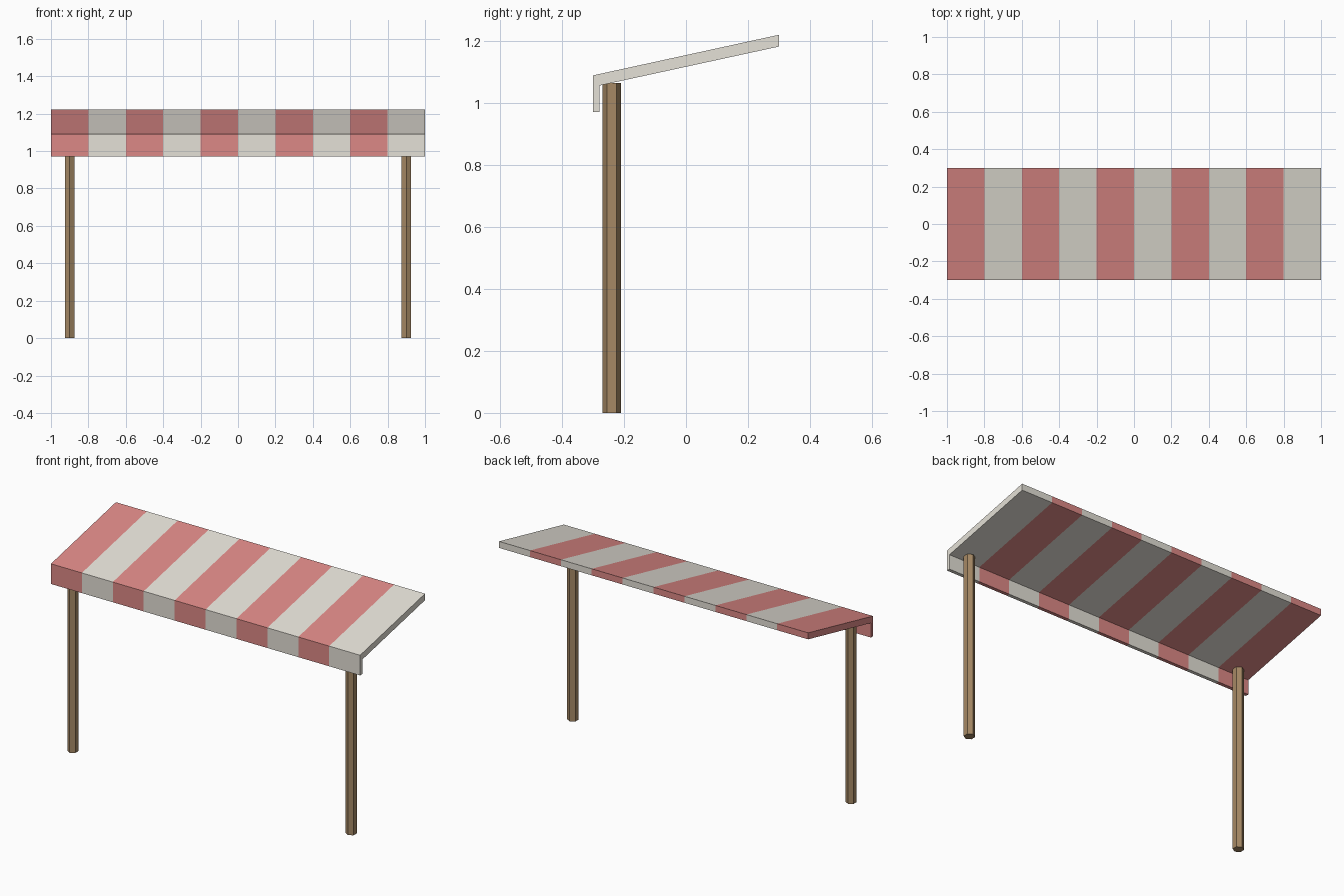
import bpy, bmesh

if "Cube" in bpy.data.objects:
    bpy.data.objects.remove(bpy.data.objects["Cube"])


def material(name, rgb):
    m = bpy.data.materials.new(name)
    m.diffuse_color = (*rgb, 1)
    m.use_nodes = True
    m.node_tree.nodes["Principled BSDF"].inputs["Base Color"].default_value = m.diffuse_color
    return m


red = material("red_cloth", (0.72, 0.25, 0.24))
cream = material("cream_cloth", (0.78, 0.75, 0.68))
wood = material("wood", (0.38, 0.25, 0.13))

# Striped awning: sloped sheet with front valance, profile in (y, z) swept along x
profile = [(-0.3, 0.972), (-0.28, 0.972), (-0.28, 1.057),
           (0.3, 1.183), (0.3, 1.221), (-0.3, 1.09)]
stripes = 10
bm = bmesh.new()
rings = [[bm.verts.new((-1 + 2 * i / stripes, y, z)) for y, z in profile]
         for i in range(stripes + 1)]
n = len(profile)
for i in range(stripes):
    a, b = rings[i], rings[i + 1]
    for j in range(n):
        k = (j + 1) % n
        bm.faces.new((a[j], a[k], b[k], b[j])).material_index = i % 2

# End caps: valance piece and sheet piece share the inner corner
for ring, mat in ((rings[0], 0), (rings[-1], (stripes - 1) % 2)):
    for ids in ((0, 1, 2, 5), (2, 3, 4, 5)):
        bm.faces.new([ring[v] for v in ids]).material_index = mat
bmesh.ops.recalc_face_normals(bm, faces=bm.faces)
mesh = bpy.data.meshes.new("striped_awning")
bm.to_mesh(mesh)
bm.free()
mesh.materials.append(red)
mesh.materials.append(cream)
bpy.context.collection.objects.link(bpy.data.objects.new("striped_awning", mesh))

# Hexagonal posts
height = 1.065
for side, x in (("left", -0.9), ("right", 0.9)):
    bpy.ops.mesh.primitive_cylinder_add(vertices=6, radius=0.03, depth=height,
                                        location=(x, -0.24, height / 2))
    post = bpy.context.object
    post.name = side + "_post"
    post.data.materials.append(wood)
